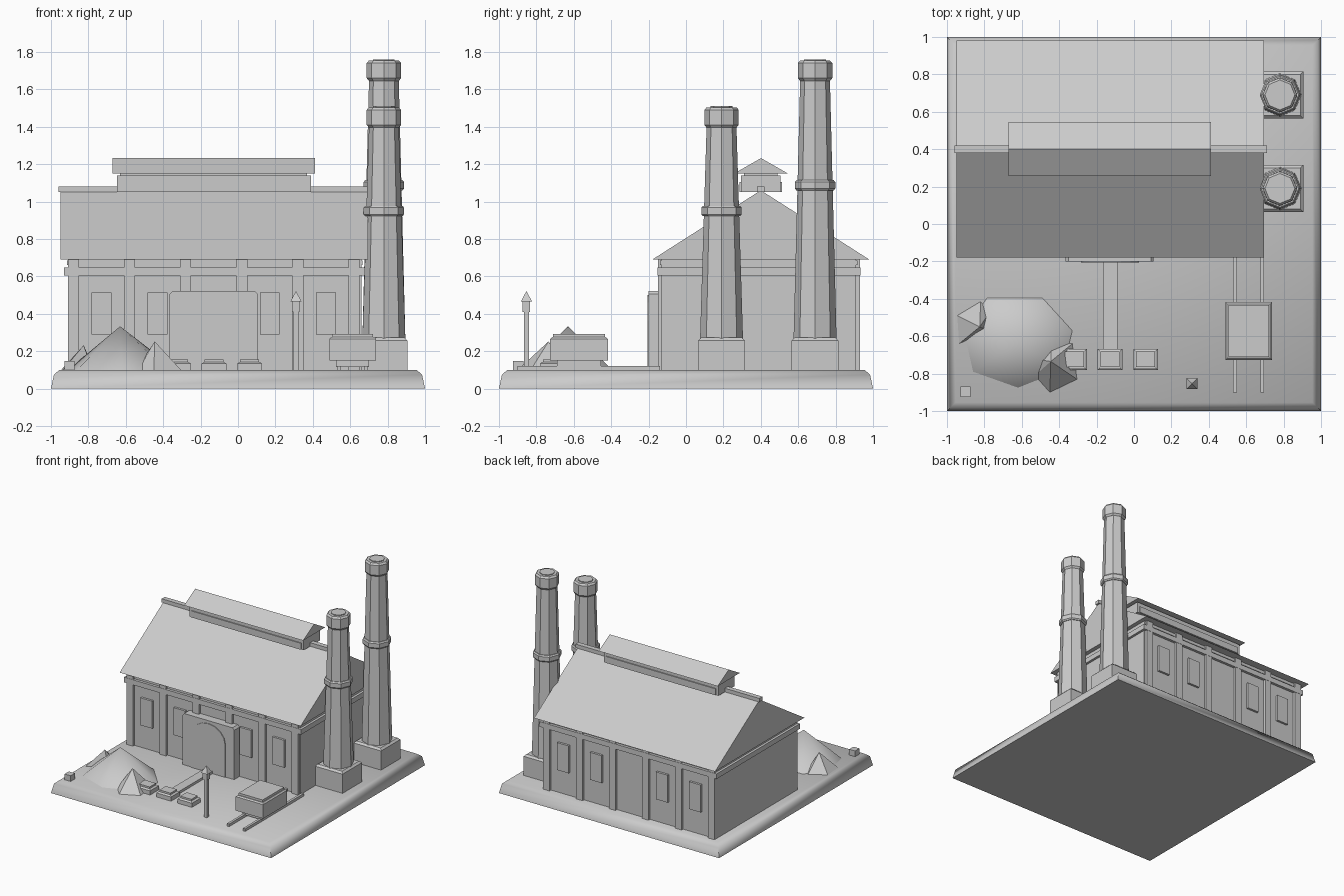
import bpy, math

if "Cube" in bpy.data.objects:
    bpy.data.objects.remove(bpy.data.objects["Cube"])

# one flat grey for the whole model
grey = bpy.data.materials.new("light grey")
grey.diffuse_color = (0.6, 0.6, 0.6, 1)
grey.use_nodes = True
grey.node_tree.nodes["Principled BSDF"].inputs["Base Color"].default_value = grey.diffuse_color


def mesh(name, verts, faces, smooth=None):
    me = bpy.data.meshes.new(name)
    me.from_pydata(verts, [], faces)
    me.materials.append(grey)
    ob = bpy.data.objects.new(name, me)
    bpy.context.collection.objects.link(ob)
    if smooth:
        bpy.context.view_layer.objects.active = ob
        ob.select_set(True)
        bpy.ops.object.shade_smooth_by_angle(angle=math.radians(smooth))
        ob.select_set(False)
    return ob


def loft(name, rings, smooth=None):
    """Closed solid through rings of equal point count (counter-clockwise, going up)."""
    n = len(rings[0])
    verts = [p for r in rings for p in r]
    faces = [tuple(reversed(range(n))), tuple(range(len(verts) - n, len(verts)))]
    for k in range(len(rings) - 1):
        for i in range(n):
            j = (i + 1) % n
            faces.append((k * n + i, k * n + j, k * n + n + j, k * n + n + i))
    return mesh(name, verts, faces, smooth)


def rect(x0, x1, y0, y1, z, d=0):
    return [(x0 + d, y0 + d, z), (x1 - d, y0 + d, z), (x1 - d, y1 - d, z), (x0 + d, y1 - d, z)]


def box(name, x0, x1, y0, y1, z0, z1, bevel=0, drop=0):
    """Box; bevel and drop slope the top edge."""
    rings = [rect(x0, x1, y0, y1, z0)]
    if bevel:
        rings.append(rect(x0, x1, y0, y1, z1 - drop))
    return loft(name, rings + [rect(x0, x1, y0, y1, z1, bevel)])


def octagon(x, y, r, z):
    return [(x + r * math.cos(i * math.pi / 4), y + r * math.sin(i * math.pi / 4), z) for i in range(8)]


def gable(name, x0, x1, y0, y1, z0, z1):
    """Solid roof prism with its ridge along x."""
    ym = (y0 + y1) / 2
    v = [(x, y, z) for x in (x0, x1) for y, z in ((y0, z0), (y1, z0), (ym, z1))]
    return mesh(name, v, [(0, 2, 1), (3, 4, 5), (0, 1, 4, 3), (0, 3, 5, 2), (1, 2, 5, 4)])


def plate(name, profile, y0, y1):
    """Extrude an x-z outline (counter-clockwise from the front) between y0 and y1."""
    return loft(name, [[(x, y, z) for x, z in profile] for y in (y1, y0)])


def pile(name, apex, outline, smooth=None):
    n = len(outline)
    v = [(x, y, 0.1) for x, y in outline] + [apex]
    f = [(i, (i + 1) % n, n) for i in range(n)] + [tuple(reversed(range(n)))]
    return mesh(name, v, f, smooth)


# ground slab
loft("ground_slab", [rect(-1, 1, -1, 1, z, d) for z, d in ((0, 0), (0.075, 0.016), (0.1, 0.046))], 55)

# hall
box("hall_walls", -0.91, 0.66, -0.13, 0.91, 0.1, 0.69)
box("wall_band", -0.93, 0.68, -0.152, 0.932, 0.605, 0.647)
box("eaves_band", -0.915, 0.665, -0.138, 0.918, 0.66, 0.685)
for side, y0, y1 in (("front", -0.15, -0.12), ("back", 0.90, 0.93)):
    for i in range(6):
        x = -0.88 + 0.3 * i
        box(f"{side}_pilaster_{i}", x - 0.03, x + 0.03, y0, y1, 0.1, 0.69)
    for i in (0, 1, 3, 4):
        x = -0.73 + 0.3 * i
        box(f"{side}_window_{i}", x - 0.053, x + 0.053, y0 + 0.002, y1 - 0.002, 0.29, 0.515)
gable("main_roof", -0.95, 0.695, -0.18, 0.98, 0.69, 1.06)
box("ridge_cap", -0.96, 0.71, 0.38, 0.42, 1.05, 1.08)

# roof vent
box("vent_body", -0.648, 0.39, 0.295, 0.505, 1.05, 1.14)
box("vent_neck", -0.63, 0.37, 0.31, 0.49, 1.13, 1.155)
box("vent_louvre", -0.626, 0.37, 0.287, 0.513, 1.052, 1.105)
gable("vent_roof", -0.67, 0.412, 0.257, 0.545, 1.15, 1.232)

# arched doorway
plate("door_surround", [(-0.365, 0.1), (0.105, 0.1), (0.105, 0.505), (0.09, 0.522),
                        (-0.35, 0.522), (-0.365, 0.505)], -0.2, -0.12)
arch = [(-0.128 + 0.155 * math.cos(a), 0.365 + 0.135 * math.sin(a))
        for a in (math.pi * i / 8 for i in range(9))]
plate("arched_door", [(-0.283, 0.1), (0.027, 0.1)] + arch, -0.206, -0.19)

# chimneys
for name, y, top in (("tall", 0.69, 1.76), ("short", 0.19, 1.51)):
    x = 0.78
    box(f"{name}_chimney_plinth", x - 0.125, x + 0.125, y - 0.125, y + 0.125, 0.1, 0.272, 0.015, 0.015)
    loft(f"{name}_chimney_shaft", [octagon(x, y, 0.115, 0.26), octagon(x, y, 0.078, top - 0.05)])
    mid = 0.27 + (top - 0.27) * 0.55
    loft(f"{name}_chimney_band", [octagon(x, y, r, mid + z) for r, z in
                                  ((0.1, -0.03), (0.108, -0.02), (0.108, 0.015), (0.1, 0.025))])
    loft(f"{name}_chimney_collar", [octagon(x, y, r, top + z) for r, z in
                                    ((0.08, -0.115), (0.092, -0.1), (0.092, -0.02), (0.08, -0.006))])
    loft(f"{name}_chimney_mouth", [octagon(x, y, 0.058, top - 0.03), octagon(x, y, 0.058, top)])

# yard: track, cart and path
for i, x in enumerate((0.54, 0.686)):
    box(f"rail_{i}", x - 0.01, x + 0.01, -0.9, -0.14, 0.095, 0.122)
box("cart_chassis", 0.525, 0.7, -0.69, -0.455, 0.115, 0.155)
box("cart_body", 0.488, 0.738, -0.727, -0.417, 0.15, 0.275, 0.01, 0.01)
box("cart_load", 0.504, 0.722, -0.711, -0.433, 0.27, 0.293)
box("path", -0.165, -0.087, -0.68, -0.14, 0.095, 0.12)

# crates in front of the door
for i in range(3):
    x = -0.318 + 0.19 * i
    box(f"crate_{i}", x - 0.066, x + 0.066, -0.781, -0.667, 0.1, 0.142, 0.012, 0.008)
    box(f"crate_lid_{i}", x - 0.05, x + 0.05, -0.765, -0.683, 0.14, 0.156)

# lamp
lx, ly = 0.31, -0.853
box("lamp_post", lx - 0.014, lx + 0.014, ly - 0.014, ly + 0.014, 0.1, 0.42)
box("lamp_head", lx - 0.02, lx + 0.02, ly - 0.02, ly + 0.02, 0.41, 0.475)
loft("lamp_cap", [rect(lx, lx, ly, ly, 0.465, -0.03), rect(lx, lx, ly, ly, 0.518, -0.002)])

# corner block and heaps
box("corner_block", -0.928, -0.874, -0.925, -0.87, 0.095, 0.147)
pile("large_heap", (-0.63, -0.63, 0.333),
     [(-0.33, -0.57), (-0.49, -0.395), (-0.785, -0.395), (-0.91, -0.57),
      (-0.86, -0.79), (-0.62, -0.875), (-0.38, -0.78)], 40)
pile("right_heap", (-0.445, -0.735, 0.252),
     [(-0.33, -0.64), (-0.44, -0.63), (-0.545, -0.72), (-0.53, -0.81), (-0.45, -0.9), (-0.305, -0.83)])
pile("left_heap", (-0.825, -0.55, 0.232),
     [(-0.78, -0.57), (-0.77, -0.47), (-0.82, -0.415), (-0.945, -0.49), (-0.935, -0.64)])
